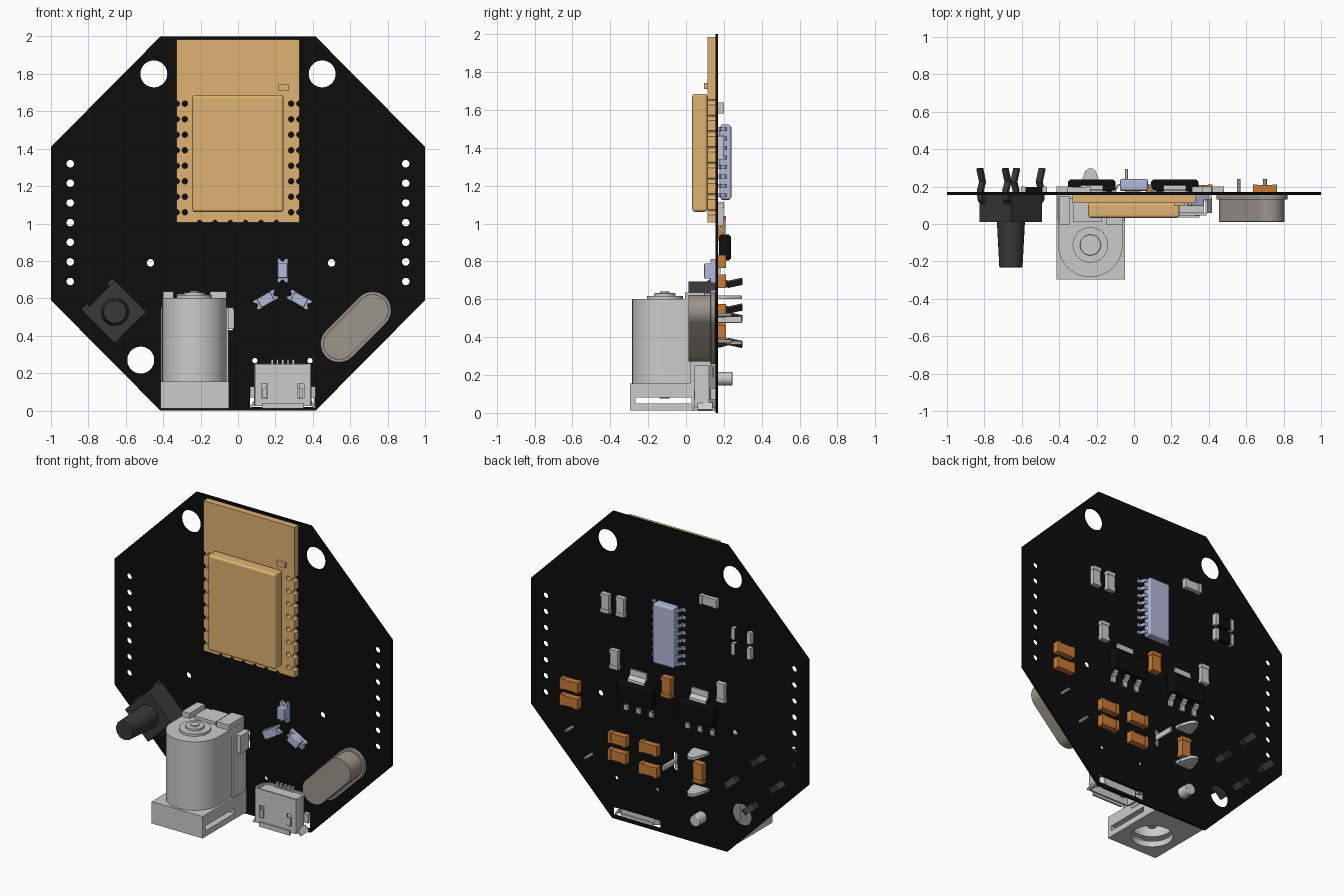
import bpy, bmesh
from math import pi, sin, cos, radians
from mathutils import Matrix, Vector

if "Cube" in bpy.data.objects:
    bpy.data.objects.remove(bpy.data.objects["Cube"])

X, Y, Z = Vector((1, 0, 0)), Vector((0, 1, 0)), Vector((0, 0, 1))
BACK, FRONT = 0.17, 0.155          # y of the two board faces


def material(name, r, g, b):
    m = bpy.data.materials.new(name)
    m.diffuse_color = (r, g, b, 1)
    m.use_nodes = True
    m.node_tree.nodes["Principled BSDF"].inputs["Base Color"].default_value = m.diffuse_color
    return m


BLACK = material("black", .004, .004, .004)
TAN = material("tan", .73, .45, .17)
DARK = material("dark_grey", .04, .04, .04)
ORANGE = material("orange", .58, .2, .04)
LILAC = material("lilac", .45, .48, .7)
CAN = material("warm_metal", .33, .3, .26)


def finish(name, mesh, mat=None, matrix=None, bevel=0, segs=2):
    o = bpy.data.objects.new(name, mesh)
    bpy.context.collection.objects.link(o)
    if matrix:
        mesh.transform(matrix)
    if mat:
        mesh.materials.append(mat)
    mesh.shade_smooth()
    mesh.set_sharp_from_angle(angle=radians(30))
    if bevel:
        b = o.modifiers.new("bevel", 'BEVEL')
        b.width, b.segments, b.limit_method = bevel, segs, 'ANGLE'
        b.harden_normals = True
    return o


def frame(origin, a, b, c):
    return Matrix.Translation(origin) @ Matrix((a, b, c)).transposed().to_4x4()


def prism(name, loops, depth, matrix, mat=None, bevel=0, segs=2):
    """Filled outline (further loops are holes) extruded evenly along local z."""
    cu = bpy.data.curves.new(name, 'CURVE')
    cu.dimensions, cu.fill_mode, cu.extrude = '2D', 'BOTH', depth / 2
    for loop in loops:
        s = cu.splines.new('POLY')
        s.points.add(len(loop) - 1)
        for p, co in zip(s.points, loop):
            p.co = (co[0], co[1], 0, 1)
        s.use_cyclic_u = True
    tmp = bpy.data.objects.new(name + "_outline", cu)
    mesh = bpy.data.meshes.new_from_object(tmp)
    bpy.data.objects.remove(tmp)
    mesh.materials.clear()
    bm = bmesh.new()
    bm.from_mesh(mesh)
    bmesh.ops.remove_doubles(bm, verts=bm.verts, dist=1e-5)
    bmesh.ops.transform(bm, matrix=matrix, verts=bm.verts)
    bmesh.ops.recalc_face_normals(bm, faces=bm.faces)
    bm.to_mesh(mesh)
    bm.free()
    return finish(name, mesh, mat, None, bevel, segs)


def front_prism(name, loops, y0, y1, mat=None, **k):
    return prism(name, loops, y1 - y0, frame(Y * (y0 + y1) / 2, X, Z, -Y), mat, **k)


def up_prism(name, loops, z0, z1, mat=None, **k):
    return prism(name, loops, z1 - z0, Matrix.Translation(Z * (z0 + z1) / 2), mat, **k)


def box(name, x, y, z, mat=None, turn=0, bevel=0, segs=2):
    """Box from (min, max) pairs, turned about its own centre around y."""
    bm = bmesh.new()
    mid = Vector([(p[0] + p[1]) / 2 for p in (x, y, z)])
    size = [p[1] - p[0] for p in (x, y, z)]
    bmesh.ops.create_cube(bm, size=1, matrix=Matrix.Translation(mid)
                          @ Matrix.Rotation(turn, 4, 'Y') @ Matrix.Diagonal((*size, 1)))
    mesh = bpy.data.meshes.new(name)
    bm.to_mesh(mesh)
    bm.free()
    return finish(name, mesh, mat, None, bevel, segs)


def rod(name, p0, p1, r0, r1=None, mat=None, bevel=0):
    p0, p1 = Vector(p0), Vector(p1)
    bm = bmesh.new()
    bmesh.ops.create_cone(bm, cap_ends=True, segments=40, radius1=r0, radius2=r0 if r1 is None else r1,
                          depth=(p1 - p0).length)
    mesh = bpy.data.meshes.new(name)
    bm.to_mesh(mesh)
    bm.free()
    rot = (p1 - p0).to_track_quat('Z', 'Y').to_matrix().to_4x4()
    return finish(name, mesh, mat, Matrix.Translation((p0 + p1) / 2) @ rot, bevel)


def strip(name, path, width, thick, origin, a, c, mat=None):
    """Bent metal strip: path in (a, y), given width along c."""
    pts = [Vector(p) for p in path]
    left, right = [], []
    for i, p in enumerate(pts):
        d = (pts[min(i + 1, len(pts) - 1)] - pts[max(i - 1, 0)]).normalized()
        n = Vector((-d.y, d.x)) * thick / 2
        left.append(p + n)
        right.append(p - n)
    return prism(name, [left + right[::-1]], width, frame(origin, a, Y, c), mat)


def arc(cx, cy, r, a0, a1, n):
    return [(cx + r * cos(a0 + (a1 - a0) * i / n), cy + r * sin(a0 + (a1 - a0) * i / n)) for i in range(n + 1)]


def circle(cx, cy, r, n=24):
    return arc(cx, cy, r, 0, 2 * pi, n)[:-1]


def rect(x0, x1, y0, y1):
    return [(x0, y0), (x1, y0), (x1, y1), (x0, y1)]


def stadium(cx, cy, half, r, ang):
    dx, dy = half * cos(ang), half * sin(ang)
    return (arc(cx + dx, cy + dy, r, ang - pi / 2, ang + pi / 2, 16)
            + arc(cx - dx, cy - dy, r, ang + pi / 2, ang + 3 * pi / 2, 16))


# Octagonal circuit board with its holes
outline = [(-.415, 0), (.415, 0), (1, .59), (1, 1.41), (.415, 2), (-.415, 2), (-1, 1.41), (-1, .59)]
holes = [circle(x, z, .072, 40) for x, z in ((-.45, 1.8), (.45, 1.8), (-.52, .27))]
holes += [circle(s * .897, .69 + .105 * i, .02) for s in (-1, 1) for i in range(7)]
holes += [circle(x, z, r) for x, z, r in ((-.468, .79, .02), (.5, .79, .02), (.09, .267, .014), (.385, .267, .014))]
holes += [stadium(-.04, .49, .043, .018, pi / 2), rect(.065, .41, .02, .075)]
front_prism("circuit_board", [outline] + holes, FRONT, BACK, BLACK)

# Radio module with scalloped edges and a shield can
rows = [1.06 + .083 * i for i in range(8)]
right = [p for z in rows for p in arc(.328, z, .015, 1.5 * pi, .5 * pi, 8)]
bottom = [p for i in range(6) for p in arc(-.205 + .082 * i, 1.005, .013, pi, 0, 8)]
edge = ([(-.328, 1.005)] + bottom + [(.328, 1.005)] + right + [(.328, 1.985), (-.328, 1.985)]
        + [(-x, z) for x, z in reversed(right)])
front_prism("module_board", [edge] + [circle(s * .284, z, .015, 16) for s in (-1, 1) for z in rows],
            .113, FRONT, TAN)
box("module_shield", (-.245, .243), (.033, .113), (1.062, 1.685), TAN, bevel=.015, segs=4)
box("module_chip", (.213, .272), (.095, .113), (1.71, 1.743), TAN)

# Push button
bx, bz = -.658, .528
box("button_body", (bx - .118, bx + .118), (.012, FRONT), (bz - .118, bz + .118), DARK, turn=pi / 4)
rod("button_cap", (bx, .012, bz), (bx, -.232, bz), .075, .062, DARK, bevel=.004)
v = Vector((1, 0, 1)).normalized()
for s in (-1, 1):
    u = Vector((-1, 0, 1)).normalized() * s
    for t in (-1, 1):
        strip("button_leg", [(.112, .11), (.13, .13), (.135, .18), (.118, .225), (.14, .297)], .04, .014,
              Vector((bx, 0, bz)) + v * t * .096, u, v, DARK)

# Crystal can
front_prism("crystal_flange", [stadium(.63, .447, .127, .1, pi / 4)], .13, FRONT, CAN, bevel=.008)
front_prism("crystal_can", [stadium(.63, .447, .127, .085, pi / 4)], .012, .135, CAN, bevel=.02, segs=4)
for s in (-1, 1):
    rod("crystal_pin", (.63 + s * .07, .14, .447 + s * .07), (.63 + s * .07, .24, .447 + s * .07), .01, mat=CAN)

# Power jack: base with a slit, hollow barrel, back block
jx, jy = -.233, -.112
bore = circle(jx, jy, .125, 40)
base = rect(-.415, -.048, -.297, FRONT)
up_prism("jack_base_lower", [base, bore], .012, .05)
up_prism("jack_base_upper", [base, bore], .082, .155)
box("jack_base_front", (-.415, -.048), (-.297, -.268), (.05, .082))
box("jack_base_rear", (-.415, -.048), (.03, FRONT), (.05, .082))
shell = arc(jx, jy, .172, pi, 2 * pi, 32) + [(jx + .172, .14), (jx - .172, .14)]
up_prism("jack_barrel", [shell, bore], .155, .56)
up_prism("jack_barrel_top", [shell], .56, .602)
box("jack_back_block", (-.412, -.05), (.02, FRONT), (.155, .55))
rod("jack_top_ring", (jx, jy, .6), (jx, jy, .618), .095)
rod("jack_top_rivet", (jx, jy, .6), (jx, jy, .632), .056, bevel=.004)
rod("jack_rivet_tip", (jx, jy, .6), (jx, jy, .64), .026)
rod("jack_centre_pin", (jx, jy, .075), (jx, jy, .57), .03, bevel=.01)
box("jack_top_block", (-.325, -.17), (.01, .14), (.58, .622))
for x0, x1 in ((-.4, -.345), (-.15, -.062)):
    box("jack_top_corner", (x0, x1), (-.005, .15), (.56, .637))
box("jack_side_contact", (-.052, -.024), (.06, .15), (.435, .55))
box("jack_side_pin", (-.048, -.032), (.1, .295), (.475, .51), bevel=.005)
for z in (.61, .37):
    front_prism("jack_pin_root", [rect(jx - .055, jx + .055, z - .009, z + .009)], .1, .21)
    up_prism("jack_pin_tip", [[(jx - .055, .2), (jx + .055, .2), (jx + .03, .28), (jx + .012, .297),
                               (jx - .012, .297), (jx - .03, .28)]], z - .009, z + .009)
rod("jack_peg", (jx, .14, .18), (jx, .245, .18), .036, bevel=.005)

# Small data socket: folded shell, front plate with slots, tongue, flared mouth
ux = .239
strip("socket_shell", [(-.14, .047), (-.148, .06), (-.148, .12), (-.12, .15), (.12, .15), (.148, .12),
                       (.148, .06), (.14, .047)], .225, .012, Vector((ux, 0, .138)), X, Z)
slots = [rect(ux + s * .098 - .016, ux + s * .098 + .016, .065, .145) for s in (-1, 1)]
front_prism("socket_front", [rect(ux - .148, ux + .148, .025, .25)] + slots, .045, .057)
box("socket_insert", (ux - .135, ux + .135), (.06, .145), (.19, .24))
box("socket_tongue", (ux - .09, ux + .09), (.095, .115), (.04, .2))
for s in (-1, 1):
    x = ux + s * .16
    box("socket_side_lip", (x - .006, x + .006), (.06, .14), (.01, .055), turn=-s * .6)
    box("socket_ear", (x - .015, x + .015), (.13, .165), (.07, .13))
    box("socket_latch", (ux + s * .098 - .011, ux + s * .098 + .011), (.042, .056), (.07, .12))
for y, t in ((.04, .4), (.155, -.4)):
    box("socket_lip", (ux - .11, ux + .11), (y - .006, y + .006), (.01, .04))
for i in range(5):
    x = ux + (i - 2) * .028
    box("socket_pin", (x - .006, x + .006), (.135, FRONT), (.23, .272))

# Three indicator lamps set around a point
for k in range(3):
    a = pi / 2 + k * 2 * pi / 3
    M = frame(Vector((.238, 0, .645)), X * cos(a) + Z * sin(a), -X * sin(a) + Z * cos(a), -Y)
    notched = arc(.168, 0, .013, 1.5 * pi, .5 * pi, 8) + [(.168, .028), (.04, .028)]
    notched += arc(.04, 0, .013, .5 * pi, -.5 * pi, 8) + [(.04, -.028), (.168, -.028)]
    prism("lamp_base", [notched], .025, M @ Matrix.Translation((0, 0, -.143)), LILAC)
    prism("lamp_lens", [rect(.064, .144, -.027, .027)], .05, M @ Matrix.Translation((0, 0, -.121)), LILAC, bevel=.005)


# Rear side: chip parts with end caps
def chip(name, x, z, w, h, tall, core, caps, upright):
    hw, hh = (h / 2, w / 2) if upright else (w / 2, h / 2)
    box(name + "_core", (x - hw + .003, x + hw - .003), (BACK, BACK + tall - .003), (z - hh + .003, z + hh - .003), core)
    for s in (-1, 1):
        if upright:
            box(name + "_cap", (x - hw, x + hw), (BACK, BACK + tall), sorted((z + s * hh, z + s * (hh - .024))), caps)
        else:
            box(name + "_cap", sorted((x + s * hw, x + s * (hw - .024))), (BACK, BACK + tall), (z - hh, z + hh), caps)


for x, z, up in ((.45, 1.40, 1), (.34, 1.405, 1), (-.295, 1.61, 0), (.385, 1.05, 1), (-.385, 1.04, 1)):
    chip("resistor", x, z, .125, .06, .03, None, None, up)
for z in (1.45, 1.35):
    chip("diode", -.535, z, .14, .075, .03, BLACK, None, 0)
for x, z, up in ((0, .975, 1), (.70, .80, 0), (.70, .695, 0), (.355, .54, 0), (.355, .43, 0),
                 (.13, .54, 0), (.13, .40, 0), (-.23, .478, 1)):
    chip("capacitor", x, z, .13, .07, .042, ORANGE, ORANGE, up)

# Sixteen-leg chip
front_prism("chip_body", [rect(-.075, .075, 1.125, 1.522)], .177, .24, LILAC, bevel=.012, segs=1)
for s in (-1, 1):
    for i in range(8):
        strip("chip_leg", [(.065, .21), (.088, .207), (.098, .178), (.12, .175)], .02, .01,
              Vector((0, 0, 1.149 + .05 * i)), X * s, Z, LILAC)

# Two regulators with a wide tab and three legs
bend = [(.05, .205), (.08, .2), (.1, .178), (.138, .175)]
for x in (.218, -.225):
    box("regulator_body", (x - .127, x + .127), (.174, .238), (.805, .942), BLACK, bevel=.012, segs=1)
    strip("regulator_tab", bend, .12, .012, Vector((x, 0, .874)), Z, X)
    for i in (-1, 0, 1):
        strip("regulator_leg", bend, .03, .012, Vector((x + i * .09, 0, .874)), -Z, X)
